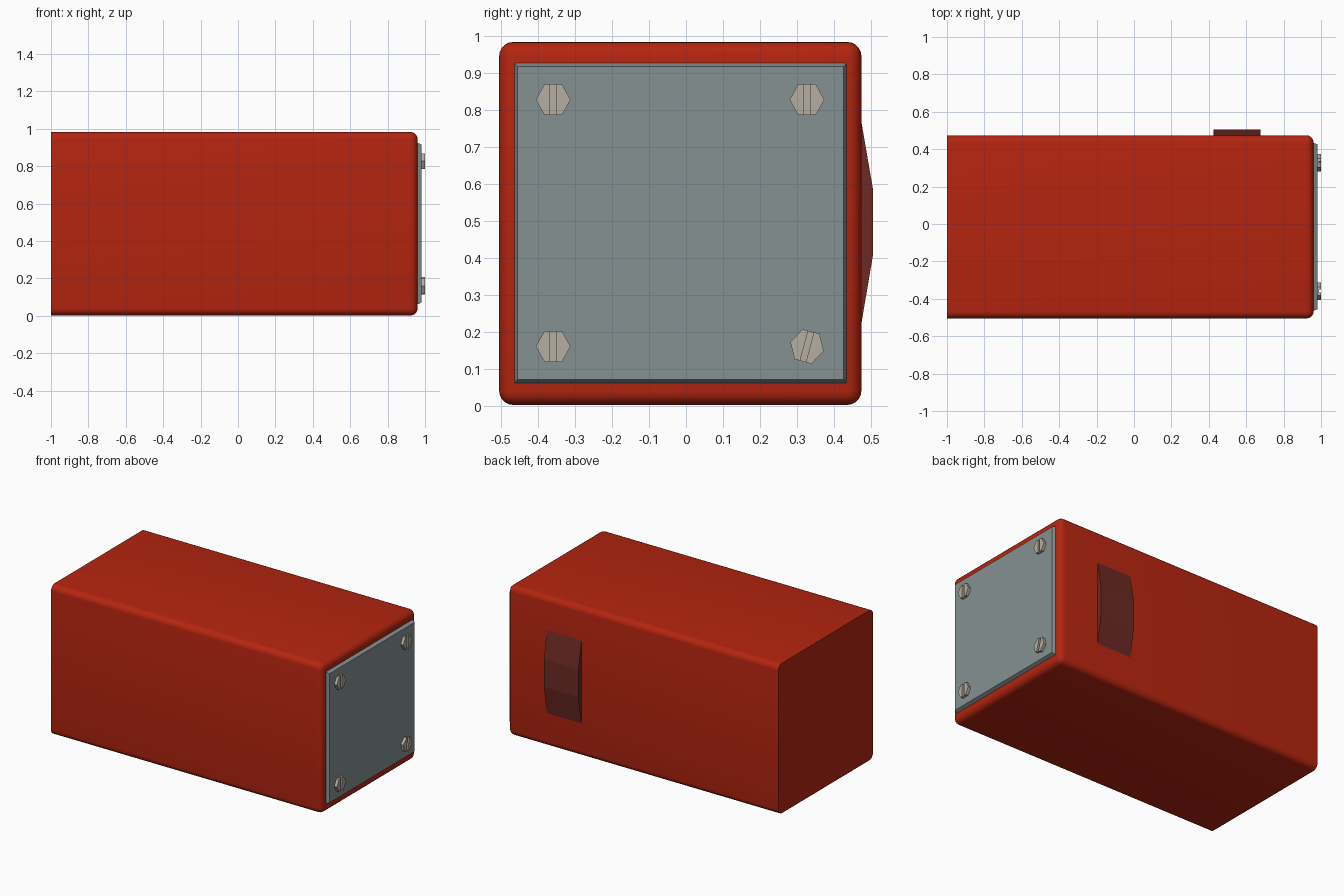
import bpy, bmesh, math
from mathutils import Matrix, Vector

if "Cube" in bpy.data.objects:
    bpy.data.objects.remove(bpy.data.objects["Cube"])


def material(name, rgb):
    m = bpy.data.materials.new(name)
    m.diffuse_color = (*rgb, 1)
    m.use_nodes = True
    m.node_tree.nodes["Principled BSDF"].inputs["Base Color"].default_value = m.diffuse_color
    return m


RED = material("red paint", (0.46, 0.018, 0.005))
GREY = material("grey plate", (0.235, 0.285, 0.285))
STEEL = material("pale steel", (0.46, 0.42, 0.355))
BROWN = material("dark red brown", (0.15, 0.023, 0.018))


def add_object(name, bm, mat):
    bmesh.ops.recalc_face_normals(bm, faces=bm.faces[:])
    mesh = bpy.data.meshes.new(name)
    bm.to_mesh(mesh)
    bm.free()
    mesh.materials.append(mat)
    ob = bpy.data.objects.new(name, mesh)
    bpy.context.collection.objects.link(ob)
    return ob


def box(x0, x1, y0, y1, z0, z1):
    bm = bmesh.new()
    bmesh.ops.create_cube(bm, size=1)
    bmesh.ops.scale(bm, vec=(x1 - x0, y1 - y0, z1 - z0), verts=bm.verts)
    bmesh.ops.translate(bm, vec=((x0 + x1) / 2, (y0 + y1) / 2, (z0 + z1) / 2), verts=bm.verts)
    return bm


def prism(bm, outline, x0, x1):
    """Extrude a (y, z) outline along x."""
    face = bm.faces.new([bm.verts.new((x0, y, z)) for y, z in outline])
    new = bmesh.ops.extrude_face_region(bm, geom=[face], use_keep_orig=True)["geom"]
    verts = [v for v in new if isinstance(v, bmesh.types.BMVert)]
    bmesh.ops.translate(bm, vec=(x1 - x0, 0, 0), verts=verts)


# Main body: rounded everywhere except around the flat left end
bm = box(-1, 0.96, -0.505, 0.474, 0.002, 0.983)
edges = [e for e in bm.edges if max(v.co.x for v in e.verts) > 0]
bmesh.ops.bevel(bm, geom=edges, offset=0.038, segments=5, profile=0.5, affect='EDGES')
body = add_object("body", bm, RED)
bpy.context.view_layer.objects.active = body
body.select_set(True)
bpy.ops.object.shade_smooth_by_angle(angle=math.radians(30))

# End plate with chamfered rim
bm = box(0.95, 0.981, -0.467, 0.437, 0.057, 0.93)
for v in bm.verts:
    if v.co.x > 0.97:
        v.co.y += 0.011 * (1 if v.co.y < 0 else -1)
        v.co.z += 0.014 * (1 if v.co.z < 0.5 else -1)
add_object("end_plate", bm, GREY)

# Slotted hexagonal bolts, one of them turned a little
R, H, S = 0.047, 0.042, 0.008
for y in (-0.359, 0.327):
    for z in (0.16, 0.827):
        bm = bmesh.new()
        for s in (-1, 1):
            prism(bm, [(s * S, -H), (s * R / 2, -H), (s * R, 0), (s * R / 2, H), (s * S, H)], 0.975, 1.0)
        prism(bm, [(-S, -H), (S, -H), (S, H), (-S, H)], 0.975, 0.988)
        bolt = add_object("bolt", bm, STEEL)
        bolt.location = (0, y, z)
        if y > 0 and z < 0.5:
            bolt.rotation_euler.x = math.radians(-15)

# Raised faceted pad on the back
bm = bmesh.new()
prism(bm, [(0.46, 0.15), (0.474, 0.222), (0.505, 0.405), (0.505, 0.587), (0.474, 0.767), (0.46, 0.84)], 0.425, 0.675)
bmesh.ops.delete(bm, geom=[], context='VERTS')
add_object("side_pad", bm, BROWN)
